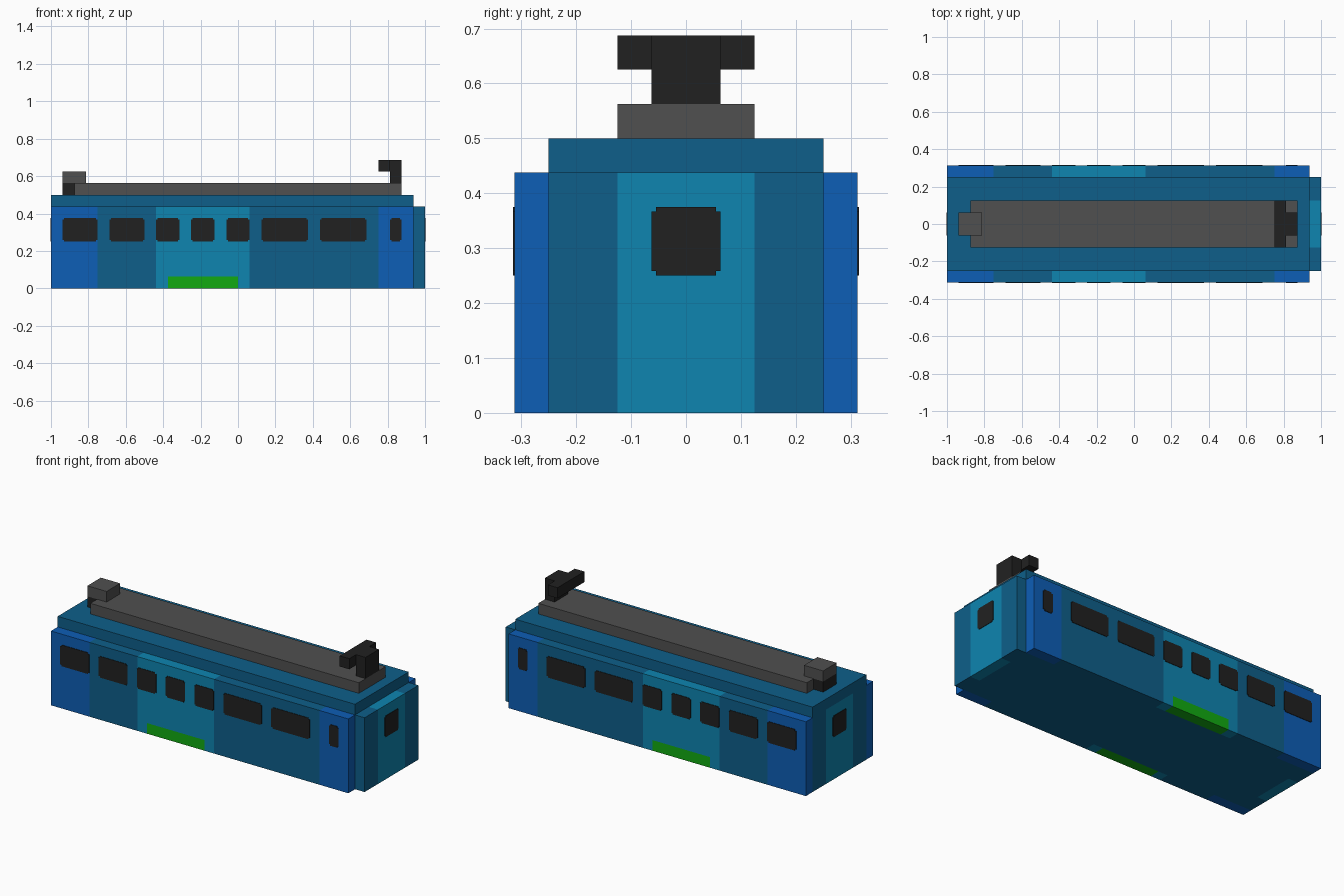
import bpy, bmesh
from mathutils import Vector

if "Cube" in bpy.data.objects:
    bpy.data.objects.remove(bpy.data.objects["Cube"])

U = 1 / 16  # the model sits on a 1/16 unit grid


def material(name, rgb):
    m = bpy.data.materials.new(name)
    lin = [((c / 255 + 0.055) / 1.055) ** 2.4 for c in rgb]
    m.diffuse_color = (*lin, 1)
    m.use_nodes = True
    m.node_tree.nodes["Principled BSDF"].inputs["Base Color"].default_value = m.diffuse_color
    return m


MATS = [material("dark_teal", (14, 95, 138)), material("blue", (13, 94, 182)),
        material("light_teal", (14, 133, 176)), material("green", (18, 170, 18)),
        material("grey", (80, 80, 80)), material("black", (33, 33, 33))]
TEAL, BLUE, LIGHT, GREEN, GREY, BLACK = range(6)


def finish(bm, name, rule):
    """Colour every face by the point just beneath it and make the object."""
    bm.normal_update()
    for f in bm.faces:
        p = f.calc_center_median() - f.normal * 0.01
        f.material_index = rule(p) if callable(rule) else rule
    me = bpy.data.meshes.new(name)
    bm.to_mesh(me)
    bm.free()
    for m in MATS:
        me.materials.append(m)
    ob = bpy.data.objects.new(name, me)
    bpy.context.collection.objects.link(ob)
    return ob


def add_prism(bm, points, direction):
    face = bm.faces.new([bm.verts.new(p) for p in points])
    res = bmesh.ops.extrude_face_region(bm, geom=[face], use_keep_orig=True)
    verts = [g for g in res["geom"] if isinstance(g, bmesh.types.BMVert)]
    bmesh.ops.translate(bm, verts=verts, vec=direction)


def block(name, outline, z0, z1, rule, cuts=((), (), ()), covers=(), bottom=True):
    """Extruded plan outline in grid units; covered top faces are removed."""
    bm = bmesh.new()
    add_prism(bm, [(x * U, y * U, z0 * U) for x, y in outline], (0, 0, (z1 - z0) * U))
    bmesh.ops.recalc_face_normals(bm, faces=bm.faces[:])
    for axis in range(3):
        values = set(cuts[axis])
        for x0, x1, h in covers:
            values |= ({x0, x1}, {-h, h}, set())[axis]
        for v in sorted(values):
            co, no = Vector(), Vector()
            co[axis], no[axis] = v * U, 1
            bmesh.ops.bisect_plane(bm, geom=bm.verts[:] + bm.edges[:] + bm.faces[:],
                                   plane_co=co, plane_no=no, dist=1e-5)

    def hidden(f):
        c = f.calc_center_median() / U
        if f.normal.z < -0.5:
            return not bottom
        return f.normal.z > 0.5 and any(x0 < c.x < x1 and abs(c.y) < h for x0, x1, h in covers)

    bmesh.ops.delete(bm, geom=[f for f in bm.faces if hidden(f)], context="FACES")
    return finish(bm, name, rule)


def rect(x0, x1, h):
    return [(x0, -h), (x1, -h), (x1, h), (x0, h)]


def livery(p):
    x, y, z = p.x / U, abs(p.y) / U, p.z / U
    if y > 4:  # outer side panels
        if z < 1 and -6 < x < 0:
            return GREEN
        if x < -12 or x > 12:
            return BLUE
        return LIGHT if -7 < x < 1 else TEAL
    return LIGHT if abs(x) > 15 and y < 2 else TEAL


# Car body with narrower nose at +x
body = [(-16, -5), (15, -5), (15, -4), (16, -4), (16, 4), (15, 4), (15, 5), (-16, 5)]
block("car_body", body, 0, 7, livery,
      cuts=((-15, -12, -7, -6, 0, 1, 12, 15), (-4, -2, 2, 4), (1,)),
      covers=[(-16, 15, 4)])

# Roof and the equipment on it
block("roof", rect(-16, 15, 4), 7, 8, TEAL, covers=[(-14, 14, 2), (-15, -14, 1)], bottom=False)
block("roof_duct", rect(-14, 14, 2), 8, 9, GREY, covers=[(-14, -13, 1), (13, 14, 1)], bottom=False)
block("vent_base", rect(-15, -14, 1), 8, 9, BLACK, covers=[(-15, -14, 1)], bottom=False)
block("vent_cap", rect(-15, -13, 1), 9, 10, GREY)
block("pantograph_post", rect(13, 14, 1), 9, 11, BLACK, bottom=False)
block("pantograph_bar", rect(12, 13, 2), 10, 11, BLACK)


# Windows: thin plates with small notched corners
def window_outline(a, b, lo=4 * U, hi=6 * U, n=0.008):
    return [(a + n, lo), (b - n, lo), (b - n, lo + n), (b, lo + n),
            (b, hi - n), (b - n, hi - n), (b - n, hi), (a + n, hi),
            (a + n, hi - n), (a, hi - n), (a, lo + n), (a + n, lo + n)]


def windows(name, spans, place, out):
    bm = bmesh.new()
    for a, b in spans:
        add_prism(bm, [place(u, v) for u, v in window_outline(a * U, b * U)], Vector(out) * 0.003)
    bmesh.ops.recalc_face_normals(bm, faces=bm.faces[:])
    finish(bm, name, BLACK)


SPANS = [(-15, -12), (-11, -8), (-7, -5), (-4, -2), (-1, 1), (2, 6), (7, 11), (13, 14)]
for s, side, end in ((-1, "front", "left"), (1, "back", "right")):
    windows(side + "_side_windows", SPANS, lambda u, v: (u, s * 5 * U, v), (0, s, 0))
    windows(end + "_end_window", [(-1, 1)], lambda u, v: (s * 1.0, u, v), (s, 0, 0))
